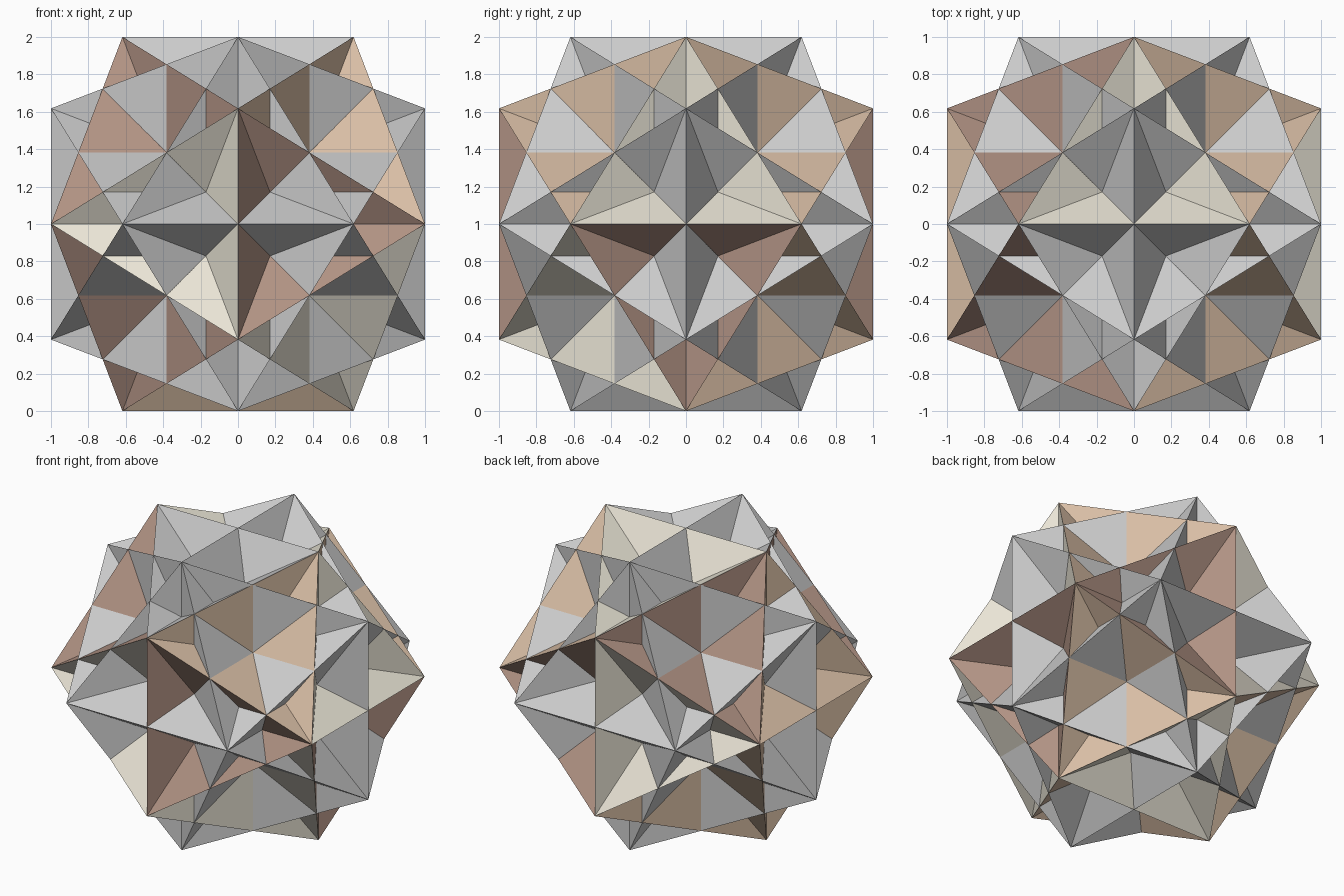
import bpy, bmesh, math
from itertools import combinations
from mathutils import Vector

if "Cube" in bpy.data.objects:
    bpy.data.objects.remove(bpy.data.objects["Cube"])

G = (math.sqrt(5) - 1) / 2   # golden ratio conjugate, 0.618

# Surface colours; slot 0 stays plain grey
COLOURS = {"cream": (0.83, 0.79, 0.68, 1), "tan": (0.70, 0.52, 0.38, 1),
           "rosy": (0.44, 0.29, 0.23, 1)}
SLOTS = {"-": 0, "c": 1, "t": 2, "r": 3}

# Colour of each dent, keyed by the signs of its direction (x, y, z)
DENTS = {"+-0": "r", "--0": "c", "++0": "r", "-+0": "c",
         "+0+": "c", "+0-": "r", "-0+": "t", "-0-": "t",
         "0++": "c", "0-+": "-", "0--": "t", "0+-": "c",
         "+-+": "t", "--+": "r", "+--": "c", "---": "r",
         "+++": "t", "++-": "t", "-++": "r", "-+-": "t"}


def sign_key(v):
    return "".join("0" if abs(c) < 0.1 else "+" if c > 0 else "-" for c in v)


def dented_star(name, coloured, turn):
    """Icosahedron with every triangle pushed in to a three-sided pit."""
    pts = []
    for s in (1, -1):
        for t in (G, -G):
            pts += [Vector((s, t, 0)), Vector((0, s, t)), Vector((t, 0, s))]
    bm = bmesh.new()
    verts = [bm.verts.new(p) for p in pts]
    for tri in combinations(range(12), 3):
        if any((pts[i] - pts[j]).length > 2 * G + 0.01
               for i, j in combinations(tri, 2)):
            continue
        total = pts[tri[0]] + pts[tri[1]] + pts[tri[2]]
        pit = bm.verts.new(total * G ** 3)
        for k in range(3):
            a, b, opposite = tri[k], tri[(k + 1) % 3], tri[(k + 2) % 3]
            n = (pts[b] - pts[a]).cross(pit.co - pts[a])
            if n.dot(pts[opposite]) < 0:
                a, b = b, a
            f = bm.faces.new((verts[a], verts[b], pit))
            if coloured:
                f.material_index = SLOTS[DENTS[sign_key(total)]]
    me = bpy.data.meshes.new(name)
    if coloured:
        me.materials.append(None)
        for label, rgba in COLOURS.items():
            mat = bpy.data.materials.new(label)
            mat.diffuse_color = rgba
            mat.use_nodes = True
            mat.node_tree.nodes["Principled BSDF"].inputs["Base Color"].default_value = mat.diffuse_color
            me.materials.append(mat)
    bm.to_mesh(me)
    bm.free()
    ob = bpy.data.objects.new(name, me)
    ob.location.z = 1
    ob.rotation_euler.z = turn
    bpy.context.collection.objects.link(ob)


# Two interlocking dented stars, a quarter turn apart
dented_star("coloured_star", True, 0)
dented_star("grey_star", False, math.pi / 2)
